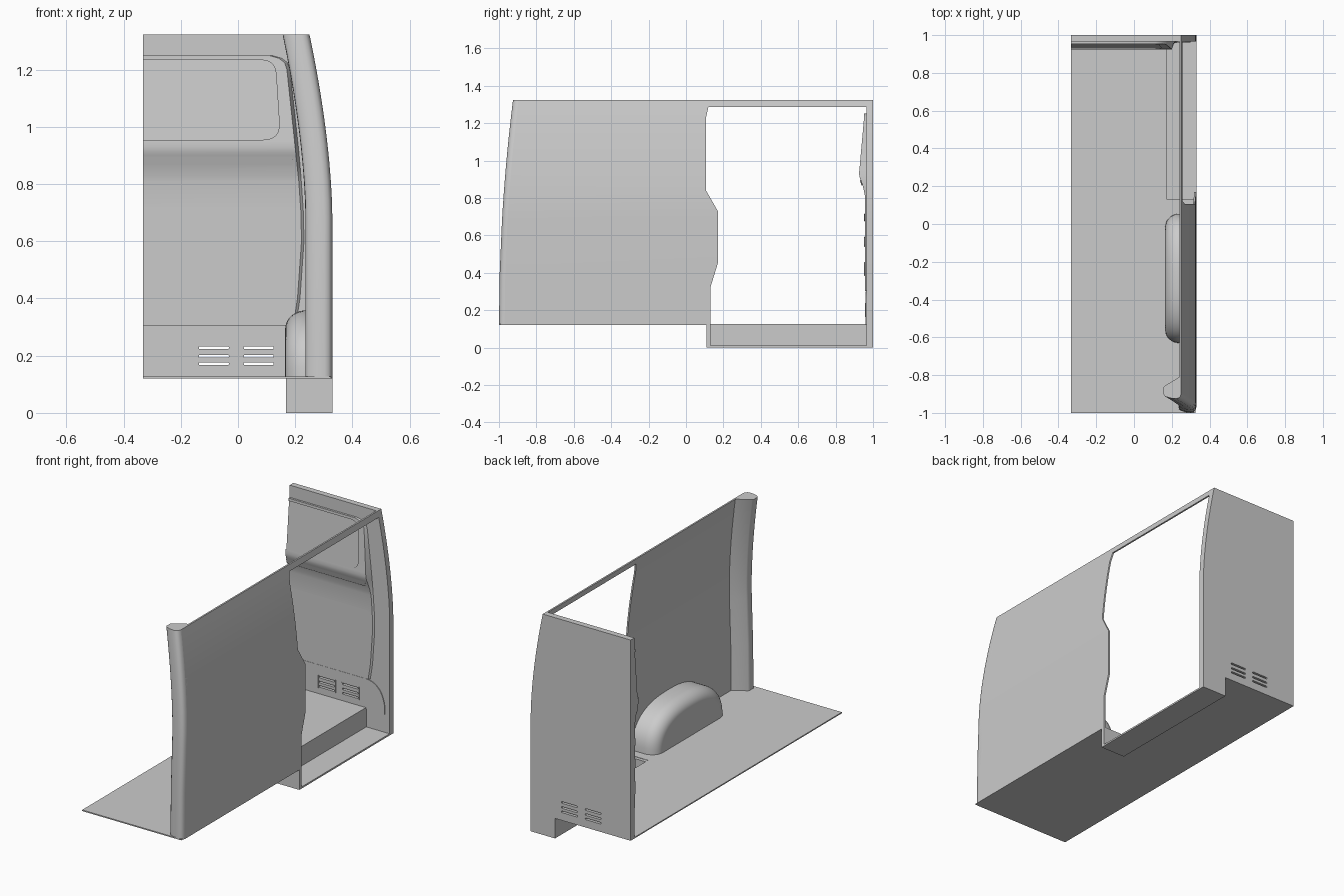
import bpy, bmesh, math

if "Cube" in bpy.data.objects:
    bpy.data.objects.remove(bpy.data.objects["Cube"])

LEFT, TOP, FLOOR = -0.333, 1.323, 0.12


def interp(table, v):
    for (a, p), (b, q) in zip(table, table[1:]):
        if v <= b:
            return p + (q - p) * max(0, (v - a) / (b - a))
    return table[-1][1]


def outer_x(z):
    return 0.33 - 0.08 * (max(0, z - 0.68) / (TOP - 0.68)) ** 1.7


def rear_y(z):
    return -1 + 0.075 * ((z - FLOOR) / (TOP - FLOOR)) ** 2


def loft(name, rings, angle=30):
    """Closed solid through rings of equal point count, capped at both ends."""
    bm = bmesh.new()
    loops = [[bm.verts.new(p) for p in r] for r in rings]
    n = len(loops[0])
    for a, b in zip(loops, loops[1:]):
        for i in range(n):
            j = (i + 1) % n
            bm.faces.new((a[i], a[j], b[j], b[i]))
    bm.faces.new(loops[0])
    bm.faces.new(loops[-1])
    bmesh.ops.recalc_face_normals(bm, faces=bm.faces)
    me = bpy.data.meshes.new(name)
    bm.to_mesh(me)
    bm.free()
    ob = bpy.data.objects.new(name, me)
    bpy.context.collection.objects.link(ob)
    smooth(ob, angle)
    return ob


def activate(ob):
    bpy.ops.object.select_all(action='DESELECT')
    ob.select_set(True)
    bpy.context.view_layer.objects.active = ob


def smooth(ob, angle=30):
    activate(ob)
    bpy.ops.object.shade_smooth_by_angle(angle=math.radians(angle))


def prism(name, pts, axis, a, b):
    """Extrude a 2D outline along one axis."""
    put = {'x': lambda u, v, w: (w, u, v),
           'y': lambda u, v, w: (u, w, v),
           'z': lambda u, v, w: (u, v, w)}[axis]
    return loft(name, [[put(u, v, w) for u, v in pts] for w in (a, b)])


def box(name, x0, x1, y0, y1, z0, z1):
    return prism(name, [(x0, y0), (x1, y0), (x1, y1), (x0, y1)], 'z', z0, z1)


def rounded(pts, grow=0.0, n=6):
    """Outline of (x, z, radius) corners, inset by -grow, corners rounded."""
    cx = sum(p[0] for p in pts) / len(pts)
    cz = sum(p[1] for p in pts) / len(pts)
    q = [(x + math.copysign(grow, x - cx) if r else x,
          z + math.copysign(grow, z - cz), r) for x, z, r in pts]
    out = []
    for i, (x, z, r) in enumerate(q):
        if not r:
            out.append((x, z))
            continue
        ends = []
        for o in (q[i - 1], q[(i + 1) % len(q)]):
            d = math.hypot(o[0] - x, o[1] - z)
            ends.append((x + (o[0] - x) * r / d, z + (o[1] - z) * r / d))
        for k in range(n + 1):
            t = k / n
            out.append(tuple((1 - t) ** 2 * ends[0][m] + 2 * t * (1 - t) * (x, z)[m]
                             + t * t * ends[1][m] for m in (0, 1)))
    return out


def cut(ob, cutter):
    m = ob.modifiers.new("cut", 'BOOLEAN')
    m.operation, m.solver, m.object = 'DIFFERENCE', 'EXACT', cutter
    activate(ob)
    bpy.ops.object.modifier_apply(modifier=m.name)
    smooth(ob)


def remove(cutter):
    bpy.data.objects.remove(cutter, do_unlink=True)


rows = [FLOOR, 0.4, 0.68] + [0.68 + (TOP - 0.68) * i / 10 for i in range(1, 11)]

# Floor with the doorway step recess
prism("floor", [(LEFT, -1), (0.325, -1), (0.325, 0.11), (0.168, 0.11), (0.168, 1), (LEFT, 1)],
      'z', FLOOR, FLOOR + 0.007)
box("step_tread", 0.168, 0.33, 0.11, 0.99, 0, 0.01)
box("step_riser", 0.168, 0.175, 0.11, 0.99, 0.005, FLOOR + 0.007)
box("step_end", 0.168, 0.33, 0.11, 0.13, 0.005, FLOOR + 0.005)

# Curved side wall with the door opening
wall = loft("side_wall", [[(outer_x(z), rear_y(z) + 0.03, z), (outer_x(z), 0.98, z),
                           (outer_x(z) - 0.01, 0.98, z), (outer_x(z) - 0.01, rear_y(z) + 0.03, z)]
                          for z in rows])
door = prism("door_cutter", [(0.13, 0.05), (0.13, 0.32), (0.17, 0.45), (0.17, 0.73), (0.107, 0.84),
                             (0.107, 1.23), (0.12, 1.287), (0.966, 1.287), (0.966, 0.05)],
             'x', 0.15, 0.45)
cut(wall, door)
remove(door)

# Rear pillar: (inward depth, distance from rear edge)
section = [(0, 0.06), (0, 0.03), (0.004, 0.014), (0.013, 0.004), (0.028, 0), (0.055, 0.003),
           (0.085, 0.012), (0.093, 0.022), (0.094, 0.06), (0.088, 0.068), (0.01, 0.115), (0.003, 0.115)]
loft("rear_pillar", [[(outer_x(z) - d, rear_y(z) + y, z) for d, y in section] for z in rows], 40)

# Wheel arch: rounded dome fading to its inner face
arch = []
for k in range(-1, 11):
    t = math.radians(max(k, 0) * 9)
    x = 0.323 if k < 0 else 0.24 - 0.075 * math.sin(t)
    f = 1 - math.cos(t)
    a, h = 0.342 - 0.07 * f, 0.235 - 0.065 * f
    ring = []
    for i in range(33):
        u = math.pi * i / 32
        c, s = math.cos(u), max(math.sin(u), 0)
        ring.append((x, -0.288 + a * math.copysign(abs(c) ** 0.8, c), FLOOR + 0.004 + h * s ** 0.8))
    arch.append(ring)
loft("wheel_arch", arch, 50)

# Bulkhead slab at the far end
outline = [(LEFT, FLOOR), (0.168, FLOOR), (0.168, 0), (0.33, 0)]
outline += [(outer_x(z), z) for z in rows] + [(LEFT, TOP)]
bulkhead = prism("bulkhead", outline, 'y', 0.965, 1)
skirt = prism("bulkhead_skirt", rounded([(LEFT, FLOOR, 0), (0.3, FLOOR, 0), (0.3, 0.2, 0.06),
                                         (0.24, 0.3, 0.07), (LEFT, 0.3, 0)]), 'y', 0.961, 0.967)

# Pressed bulkhead lining with a swaged ridge
depth = [(0.305, 0.957), (0.81, 0.957), (0.85, 0.949), (0.885, 0.938), (0.912, 0.928),
         (0.93, 0.925), (0.95, 0.927), (1.24, 0.953)]
edge = [(0.305, 0.205), (0.4, 0.22), (0.6, 0.234), (0.75, 0.231), (0.9, 0.215), (1.2, 0.183),
        (1.225, 0.175), (1.24, 0.155), (1.25, 0.12)]


def face_y(z):
    return interp(depth, z)


levels = [0.303, 0.4, 0.5, 0.6, 0.7, 0.81, 0.83, 0.85, 0.868, 0.885, 0.9, 0.912, 0.93, 0.95,
          1.0, 1.1, 1.2, 1.225, 1.24, 1.25]
lining = loft("bulkhead_lining", [[(LEFT, 0.968, z), (LEFT, face_y(z), z),
                                   (interp(edge, z) - 0.012, face_y(z), z),
                                   (interp(edge, z), 0.968, z)] for z in levels])

# Recessed upper field
field = [(-0.4, 0.955, 0), (0.148, 0.955, 0.06), (0.13, 1.234, 0.05), (-0.4, 1.234, 0)]


def tilt(z):
    return 0.927 + (z - 0.95) * 0.026 / 0.29


cutter = loft("field_cutter", [[(x, tilt(z) + off, z) for x, z in rounded(field, g)]
                               for off, g in ((-0.03, 0.004), (0, 0), (0.007, -0.01))])
cut(lining, cutter)
remove(cutter)

# Horizontal stiffening beads: (bottom, top, end at bottom, end at top, radius)
for i, (z0, z1, e0, e1, r) in enumerate([(0.87, 0.893, 0.187, 0.187, 0.009), (0.677, 0.714, 0.197, 0.195, 0.014),
                                         (0.54, 0.59, 0.188, 0.188, 0.016), (0.385, 0.455, 0.147, 0.167, 0.016)]):
    pts = [(LEFT, z0, 0), (e0, z0, r), (e1, z1, r), (LEFT, z1, 0)]
    loft(f"bead_{i + 1}", [[(x, face_y(z) + off, z) for x, z in rounded(pts, g)]
                           for off, g in ((0.008, 0), (-0.001, 0), (-0.005, -0.004))])

# Vent slots through the lower bulkhead, with raised end ribs
for x0, x1 in ((-0.137, -0.032), (0.02, 0.125)):
    for z in (0.172, 0.198, 0.228):
        slot = prism("slot_cutter", rounded([(x0, z - 0.005, 0.004), (x1, z - 0.005, 0.004),
                                             (x1, z + 0.005, 0.004), (x0, z + 0.005, 0.004)], 0, 2),
                     'y', 0.9, 1.1)
        cut(bulkhead, slot)
        cut(skirt, slot)
        remove(slot)
    for x in (x0 - 0.005, x1 + 0.005):
        box("vent_rib", x - 0.003, x + 0.003, 0.957, 0.963, 0.162, 0.238)
